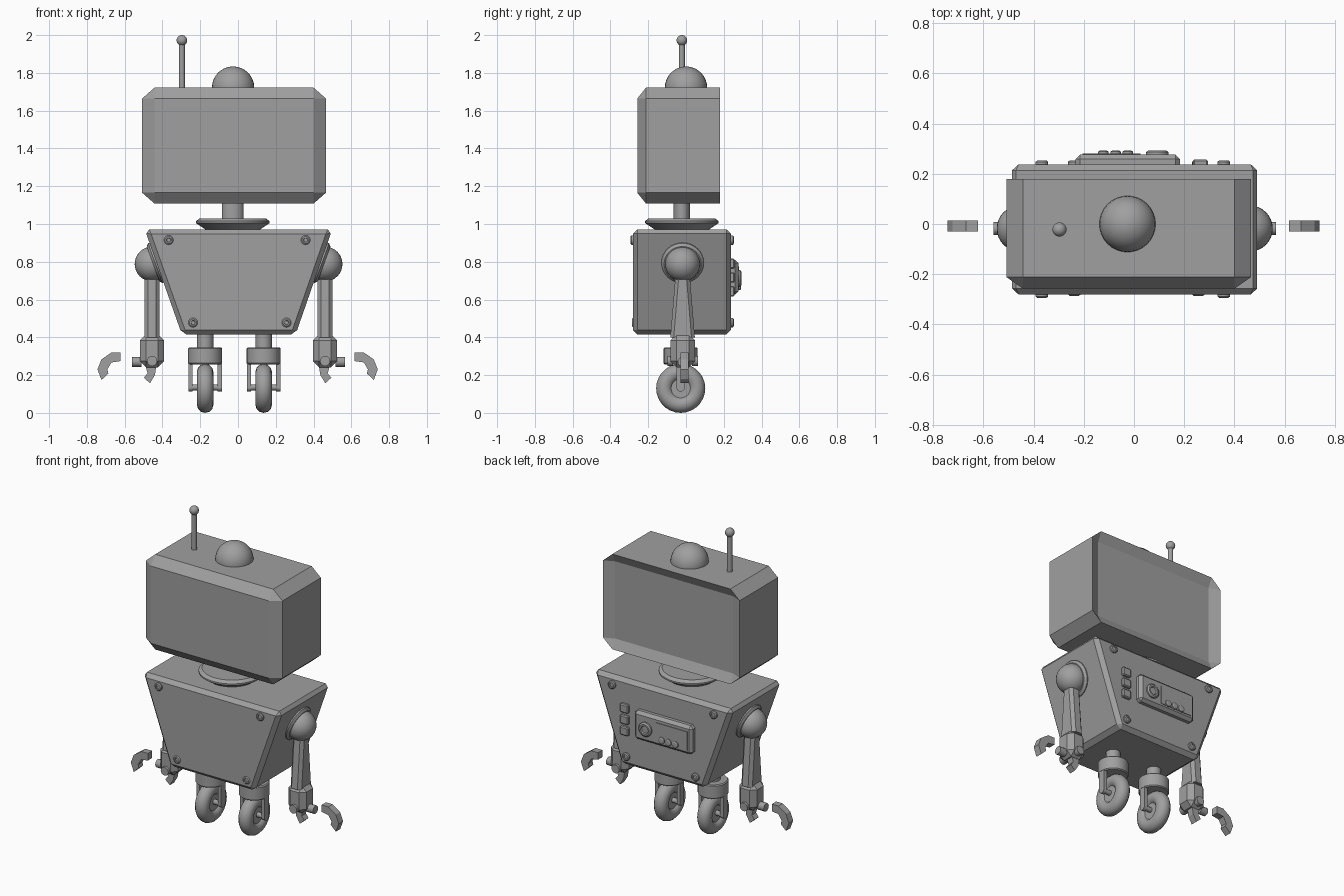
import bpy, bmesh, math
from mathutils import Vector, Matrix

cube = bpy.data.objects.get("Cube")
if cube:
    bpy.data.objects.remove(cube, do_unlink=True)

# One plain grey for every part
GREY = (0.35, 0.35, 0.35, 1)
grey = bpy.data.materials.new("plain_grey")
grey.use_nodes = True
grey.diffuse_color = GREY
grey.node_tree.nodes["Principled BSDF"].inputs["Base Color"].default_value = GREY


def finish(name, bm, smooth=False, bevel=0):
    bmesh.ops.recalc_face_normals(bm, faces=bm.faces[:])
    mesh = bpy.data.meshes.new(name)
    bm.to_mesh(mesh)
    bm.free()
    mesh.materials.append(grey)
    obj = bpy.data.objects.new(name, mesh)
    bpy.context.collection.objects.link(obj)
    if bevel:
        mod = obj.modifiers.new("bevel", "BEVEL")
        mod.width = bevel
        mod.segments = 1
    if smooth:
        bpy.ops.object.select_all(action="DESELECT")
        obj.select_set(True)
        bpy.context.view_layer.objects.active = obj
        bpy.ops.object.shade_smooth_by_angle(angle=math.radians(32))
    return obj


def loft(name, rings, bevel=0):
    """Skin rings of equal point count and cap both ends."""
    bm = bmesh.new()
    loops = [[bm.verts.new(p) for p in ring] for ring in rings]
    n = len(loops[0])
    for a, b in zip(loops, loops[1:]):
        for i in range(n):
            bm.faces.new((a[i], a[(i + 1) % n], b[(i + 1) % n], b[i]))
    bm.faces.new(loops[0])
    bm.faces.new(loops[-1])
    return finish(name, bm, bevel=bevel)


def box(name, centre, size, bevel=0):
    bm = bmesh.new()
    bmesh.ops.create_cube(bm, size=1)
    bmesh.ops.scale(bm, vec=size, verts=bm.verts[:])
    bmesh.ops.translate(bm, vec=centre, verts=bm.verts[:])
    return finish(name, bm, bevel=bevel)


def lathe(name, profile, centre, axis=(0, 0, 1), steps=32, squash=1):
    """Spin (radius, height) points about an axis."""
    bm = bmesh.new()
    pts = [bm.verts.new((r, 0, h)) for r, h in profile]
    edges = [bm.edges.new(e) for e in zip(pts, pts[1:])]
    bmesh.ops.spin(bm, geom=pts + edges, cent=(0, 0, 0), axis=(0, 0, 1),
                   angle=math.tau, steps=steps, use_duplicate=False)
    bmesh.ops.remove_doubles(bm, verts=bm.verts[:], dist=0.0001)
    turn = Vector((0, 0, 1)).rotation_difference(Vector(axis)).to_matrix().to_4x4()
    bm.transform(Matrix.Translation(centre) @ turn @ Matrix.Diagonal((1, squash, 1, 1)))
    return finish(name, bm, smooth=True)


def rod(name, centre, radius, length, axis=(0, 0, 1), steps=24, squash=1):
    h = length / 2
    return lathe(name, [(0, -h), (radius, -h), (radius, h), (0, h)], centre, axis, steps, squash)


def ball(name, centre, radius):
    bm = bmesh.new()
    bmesh.ops.create_uvsphere(bm, u_segments=32, v_segments=16, radius=radius)
    bmesh.ops.translate(bm, vec=centre, verts=bm.verts[:])
    return finish(name, bm, smooth=True)


# Head: chamfered box with a sunken screen in the back
L, R, B, T = -0.508, 0.466, 1.108, 1.722
CX, CZ = 0.066, 0.058


def octagon(y):
    return [(x, y, z) for x, z in (
        (L + CX, B), (R - CX, B), (R, B + CZ), (R, T - CZ),
        (R - CX, T), (L + CX, T), (L, T - CZ), (L, B + CZ))]


bm = bmesh.new()
front, back = ([bm.verts.new(p) for p in octagon(y)] for y in (-0.212, 0.179))
for i in range(8):
    j = (i + 1) % 8
    bm.faces.new((front[i], front[j], back[j], back[i]))
for ring, y in ((front, -0.258), (back, 0.15)):
    rect = [bm.verts.new((x, y, z)) for x, z in (
        (L + CX, B + CZ), (R - CX, B + CZ), (R - CX, T - CZ), (L + CX, T - CZ))]
    bm.faces.new(rect)
    for i in range(4):
        j = (i + 1) % 4
        bm.faces.new((rect[i], rect[j], ring[2 * i + 1], ring[2 * i]))
        bm.faces.new((rect[i], ring[2 * i], ring[2 * i - 1]))
finish("head", bm)

ball("head_dome", (-0.026, 0, T), 0.112)
rod("antenna_rod", (-0.297, -0.022, 1.83), 0.016, 0.25, steps=16)
ball("antenna_tip", (-0.297, -0.022, 1.972), 0.028)

# Neck and collar
rod("neck", (-0.028, -0.022, 1.05), 0.058, 0.16, squash=0.75)
lathe("neck_collar", [(0, 0.965), (0.135, 0.965), (0.195, 1.005), (0.195, 1.015),
                      (0.175, 1.03), (0, 1.03)], (-0.028, -0.022, 0), steps=40)


# Torso: tapers toward the bottom
def slab(left, right, z):
    return [(left, -0.281, z), (right, -0.281, z), (right, 0.238, z), (left, 0.238, z)]


loft("torso", [slab(-0.297, 0.305, 0.415), slab(-0.494, 0.499, 0.972)], bevel=0.024)

# Bolts on both faces
BOLT = [(0, -0.02), (0.025, -0.02), (0.025, 0.009), (0.019, 0.014),
        (0.012, 0.014), (0.01, 0.009), (0, 0.009)]
for x, z in ((-0.367, 0.915), (0.358, 0.915), (-0.238, 0.478), (0.257, 0.478)):
    lathe("back_bolt", BOLT, (x, 0.239, z), (0, 1, 0), 16)
    depth = -0.28 if z > 0.7 else -0.272
    lathe("front_bolt", BOLT, (x, depth, z), (0, -1, 0), 16)

# Control panel on the back
box("control_panel", (-0.025, 0.246, 0.718), (0.415, 0.062, 0.185), 0.018)
box("control_plate", (-0.09, 0.278, 0.715), (0.23, 0.006, 0.12))
lathe("large_dial", [(0, 0), (0.045, 0), (0.045, 0.01), (0.036, 0.017), (0.026, 0.017),
                     (0.022, 0.01), (0, 0.01)], (0.093, 0.276, 0.712), (0, 1, 0))
for x in (-0.122, -0.073, -0.025):
    lathe("small_knob", [(0, 0), (0.021, 0), (0.021, 0.01), (0.015, 0.014), (0, 0.014)],
          (x, 0.278, 0.672), (0, 1, 0), 16)
for row in (-1, 0, 1):
    box("square_button", (0.265, 0.243, 0.717 + row * 0.073), (0.06, 0.028, 0.055), 0.006)

# Arms, built once for each side
CLAW = ((0.62, 0.32), (0.668, 0.32), (0.721, 0.283), (0.742, 0.23), (0.721, 0.174),
        (0.684, 0.209), (0.69, 0.23), (0.668, 0.267), (0.62, 0.274))
THUMB = ((0.488, 0.25), (0.43, 0.25), (0.438, 0.2), (0.464, 0.157), (0.496, 0.186), (0.477, 0.21))
ARM_Y = -0.018


def arm_ring(x, z, half_x, half_y):
    c = 0.018
    return [(x + a, ARM_Y + b, z) for a, b in (
        (half_x, -half_y + c), (half_x, half_y - c), (half_x - c, half_y), (c - half_x, half_y),
        (-half_x, half_y - c), (-half_x, c - half_y), (c - half_x, -half_y), (half_x - c, -half_y))]


for side, s in (("left", 1), ("right", -1)):
    ax = 0.458 * s + 0.003
    slope = Vector((0.94 * s, 0, -0.34))
    lathe(side + "_shoulder_socket", [(0, -0.03), (0.112, -0.03), (0.112, 0.012), (0.098, 0.024),
                                      (0, 0.024)], (0.43 * s + 0.003, ARM_Y, 0.797), slope)
    ball(side + "_shoulder", (ax, ARM_Y, 0.788), 0.092)
    loft(side + "_arm", [arm_ring(ax, 0.4, 0.039, 0.065), arm_ring(ax, 0.75, 0.039, 0.036)])
    box(side + "_hand", (ax, ARM_Y, 0.329), (0.127, 0.13, 0.175), 0.032)
    rod(side + "_side_knuckle", (ax + 0.08 * s, ARM_Y, 0.27), 0.026, 0.05, (1, 0, 0), 12)
    for d in (-1, 1):
        rod(side + "_knuckle", (ax, ARM_Y + d * 0.066, 0.275), 0.027, 0.03, (0, 1, 0), 16)
    for part, outline in (("_claw", CLAW), ("_thumb", THUMB)):
        loft(side + part, [[(x * s - 0.002, y, z) for x, z in outline]
                           for y in (-0.03, 0.014)])

# Wheels with their forks
WY, WZ = -0.028, 0.135
for side, wx in (("left", 0.136), ("right", -0.174)):
    rod(side + "_leg_post", (wx, WY, 0.385), 0.043, 0.1)
    lathe(side + "_leg_collar", [(0, 0.257), (0.084, 0.257), (0.09, 0.263), (0.09, 0.341),
                                 (0.084, 0.347), (0, 0.347)], (wx, WY, 0))
    tyre = [(0.086 + 0.044 * math.cos(k * math.tau / 12), 0.044 * math.sin(k * math.tau / 12))
            for k in range(13)]
    lathe(side + "_tyre", tyre, (wx, WY, 0.13), (1, 0, 0), 28)
    rod(side + "_hub", (wx, WY, 0.13), 0.06, 0.05, (1, 0, 0))
    rod(side + "_axle", (wx, WY, WZ), 0.016, 0.175, (1, 0, 0), 12)
    for d in (-1, 1):
        fx = wx + d * 0.077
        box(side + "_fork", (fx, WY, 0.2), (0.022, 0.044, 0.13))
        rod(side + "_fork_end", (fx, WY, WZ), 0.022, 0.022, (1, 0, 0), 16)
